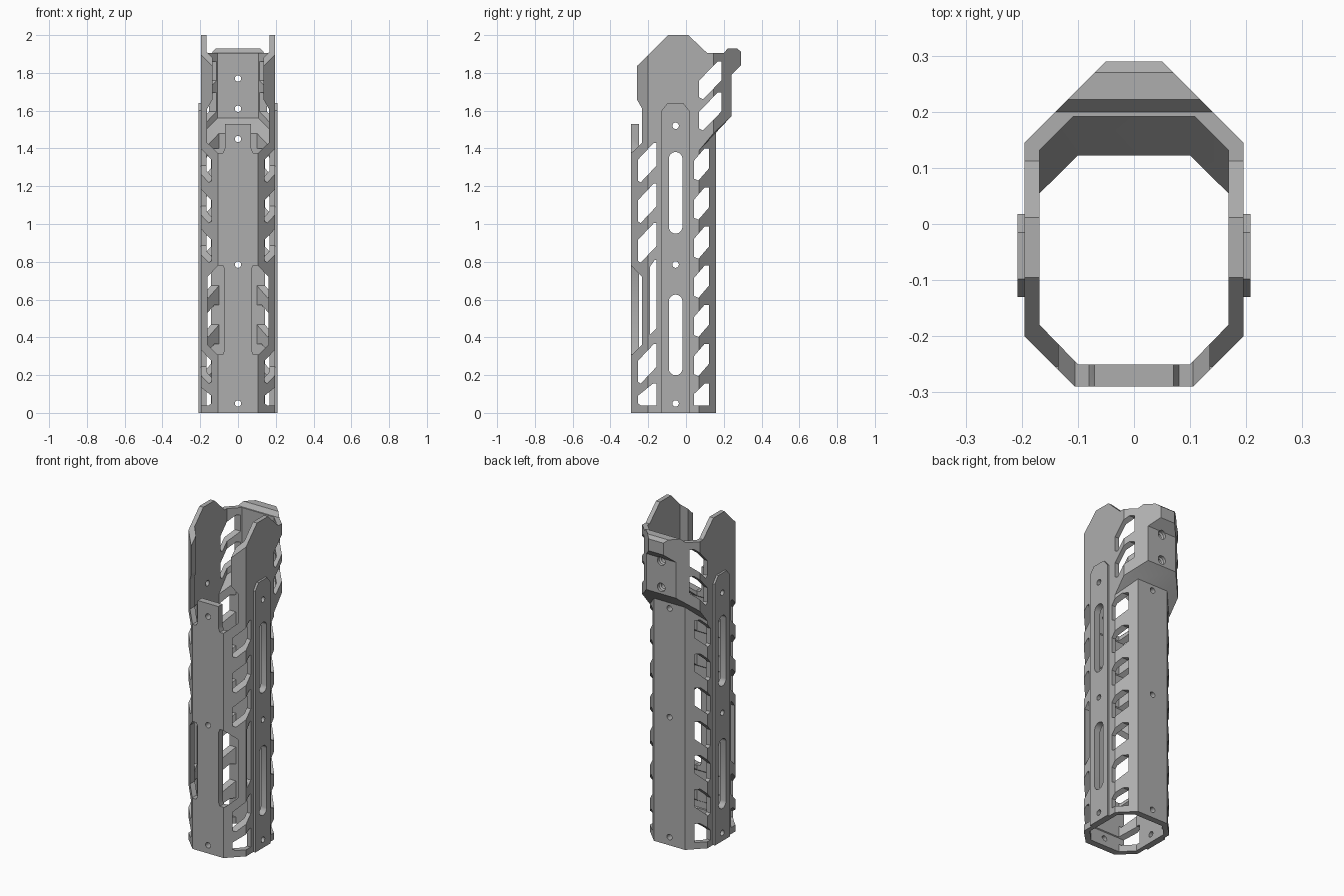
import bpy, bmesh, math

cube = bpy.data.objects.get("Cube")
if cube:
    bpy.data.objects.remove(cube, do_unlink=True)

metal = bpy.data.materials.new("satin grey metal")
metal.use_nodes = True
GREY = (0.42, 0.42, 0.42, 1)
metal.diffuse_color = GREY
metal.node_tree.nodes["Principled BSDF"].inputs["Base Color"].default_value = GREY


def finish(bm, name, helper=False):
    bmesh.ops.recalc_face_normals(bm, faces=bm.faces)
    mesh = bpy.data.meshes.new(name)
    bm.to_mesh(mesh)
    bm.free()
    mesh.materials.append(metal)
    obj = bpy.data.objects.new(name, mesh)
    bpy.context.collection.objects.link(obj)
    obj.hide_render = helper
    return obj


def loft(bm, rings):
    """Bridge closed rings of points and cap both ends."""
    loops = [[bm.verts.new(p) for p in ring] for ring in rings]
    n = len(loops[0])
    for a, b in zip(loops, loops[1:]):
        for i in range(n):
            j = (i + 1) % n
            bm.faces.new((a[i], a[j], b[j], b[i]))
    bm.faces.new(loops[0])
    bm.faces.new(loops[-1])


def octagon(wide, front, back, zs):
    """Mirrored eight-sided ring; front, side and back points have own heights."""
    (fx, fy, sy), (by, bx, b_y) = front, back
    half = [(fx, fy, zs[0]), (wide, sy, zs[0]), (wide, by, zs[1]), (bx, b_y, zs[2])]
    return half + [(-x, y, z) for x, y, z in reversed(half)]


def along_x(bm, pts, x0=-0.5, x1=0.5):
    loft(bm, [[(x, y, z) for y, z in pts] for x in (x0, x1)])


def along_y(bm, pts, y0, y1):
    loft(bm, [[(x, y, z) for x, z in pts] for y in (y0, y1)])


def capsule(u, v0, v1, r, n=24):
    """Upright slot outline, or a circle when v0 equals v1."""
    pts = []
    for i in range(n):
        a = 2 * math.pi * (i + 0.5) / n
        pts.append((u + r * math.cos(a), (v1 if math.sin(a) > 0 else v0) + r * math.sin(a)))
    return pts


def boolean(target, tool, operation="DIFFERENCE"):
    mod = target.modifiers.new(tool.name, "BOOLEAN")
    mod.operation, mod.object, mod.solver = operation, tool, "EXACT"
    bpy.context.view_layer.objects.active = target
    bpy.ops.object.modifier_apply(modifier=mod.name)
    bpy.data.objects.remove(tool, do_unlink=True)


# Outer shell: straight octagon, flared at the back near the top, with a lip
OUT_FRONT = (0.105, -0.29, -0.2)
body_back, flare_back, lip_back = (0.07, 0.105, 0.16), (0.145, 0.1, 0.24), (0.145, 0.05, 0.29)
bm = bmesh.new()
loft(bm, [octagon(0.195, OUT_FRONT, b, z) for b, z in (
    (body_back, (0, 0, 0)),
    (body_back, (1.39, 1.39, 1.485)),
    (flare_back, (1.48, 1.48, 1.57)),
    (flare_back, (1.79, 1.79, 1.79)),
    (lip_back, (1.84, 1.84, 1.84)),
    (lip_back, (2, 2, 2)))])
shell = finish(bm, "handguard_shell")

# Raised mounting rail on each side
bm = bmesh.new()
rail = [(-0.13, 0), (0.018, 0), (0.018, 1.6), (-0.015, 1.64), (-0.098, 1.64), (-0.13, 1.6)]
along_x(bm, rail, 0.18, 0.208)
along_x(bm, rail, -0.208, -0.18)
boolean(shell, finish(bm, "side_rails", True), "UNION")

# Hollow interior
IN_FRONT = (0.1, -0.25, -0.18)
slim, wide = (0.055, 0.1, 0.122), (0.132, 0.108, 0.192)
bm = bmesh.new()
loft(bm, [octagon(0.168, IN_FRONT, b, z) for b, z in (
    (slim, (-0.1, -0.1, -0.1)),
    (slim, (1.41, 1.41, 1.48)),
    (wide, (1.5, 1.5, 1.56)),
    (wide, (2.1, 2.1, 2.1)))])
boolean(shell, finish(bm, "bore_cutter", True))

# Cuts running sideways through both walls
bm = bmesh.new()


def slanted(y0, y1, top, rise, height, lean=0.015):
    """Leaning window with clipped corners."""
    low = top - rise
    along_x(bm, [(y1, top), (y1 - lean, top), (y0, low), (y0, low - height),
                 (y0 + lean, low - height - 0.01), (y1, top - height - 0.01)])


for top in (1.43, 1.215, 1.005, 0.365):
    slanted(-0.255, -0.155, top, 0.09, 0.11)
for i in range(6):
    slanted(0.042, 0.122, 1.4 - 0.207 * i, 0.065, 0.095, 0.024)
for top in (1.86, 1.695):
    slanted(0.07, 0.187, top, 0.1, 0.09, 0.02)
along_x(bm, [(-0.255, 0.05), (-0.24, 0.04), (-0.155, 0.04), (-0.155, 0.155), (-0.175, 0.155), (-0.255, 0.09)])
along_x(bm, [(0.042, 0.04), (0.122, 0.04), (0.122, 0.155), (0.1, 0.155), (0.042, 0.1)])
along_x(bm, [(-0.19, 0.415), (-0.155, 0.45), (-0.155, 0.81), (-0.165, 0.81), (-0.19, 0.775)])
for low, high in ((0.235, 0.59), (0.985, 1.345)):
    along_x(bm, capsule(-0.055, low, high, 0.036))
for z in (0.05, 0.785, 1.52):
    along_x(bm, capsule(-0.055, z, z, 0.017))
# Top outline: peaked side ears and the rear lip
along_x(bm, [(-0.5, 1.84), (-0.254, 1.84), (-0.095, 2.0), (0.012, 2.0), (0.112, 1.905), (0.2, 1.905),
             (0.222, 1.93), (0.27, 1.93), (0.293, 1.91), (0.5, 1.91), (0.5, 2.2), (-0.5, 2.2)])
boolean(shell, finish(bm, "side_cutter", True))

# Cuts running front to back
bm = bmesh.new()
notch = [(0.072, 0.33), (0.08, 0.31), (0.11, 0.31), (0.162, 0.36), (0.162, 0.72), (0.105, 0.78), (0.08, 0.78), (0.072, 0.76)]
for s in (1, -1):
    along_y(bm, [(s * x, z) for x, z in notch], -0.5, -0.1)
mouth = [(0.07, 1.53), (0.07, 1.4), (0.08, 1.375), (0.105, 1.375), (0.163, 1.43),
         (0.163, 1.61), (0.135, 1.66), (0.135, 2.2)]
along_y(bm, mouth + [(-x, z) for x, z in reversed(mouth)], -0.5, -0.1)
for z in (0.05, 0.785, 1.45):
    along_y(bm, capsule(0, z, z, 0.017), -0.5, 0.5)
for z in (1.61, 1.77):
    loft(bm, [[(x, y, h) for x, h in capsule(0, z, z, r)]
              for y, r in ((0.1, 0.017), (0.215, 0.017), (0.222, 0.026), (0.26, 0.026))])
boolean(shell, finish(bm, "front_cutter", True))

bpy.ops.object.select_all(action="DESELECT")
shell.select_set(True)
bpy.context.view_layer.objects.active = shell
bpy.ops.object.shade_smooth_by_angle(angle=math.radians(25))
